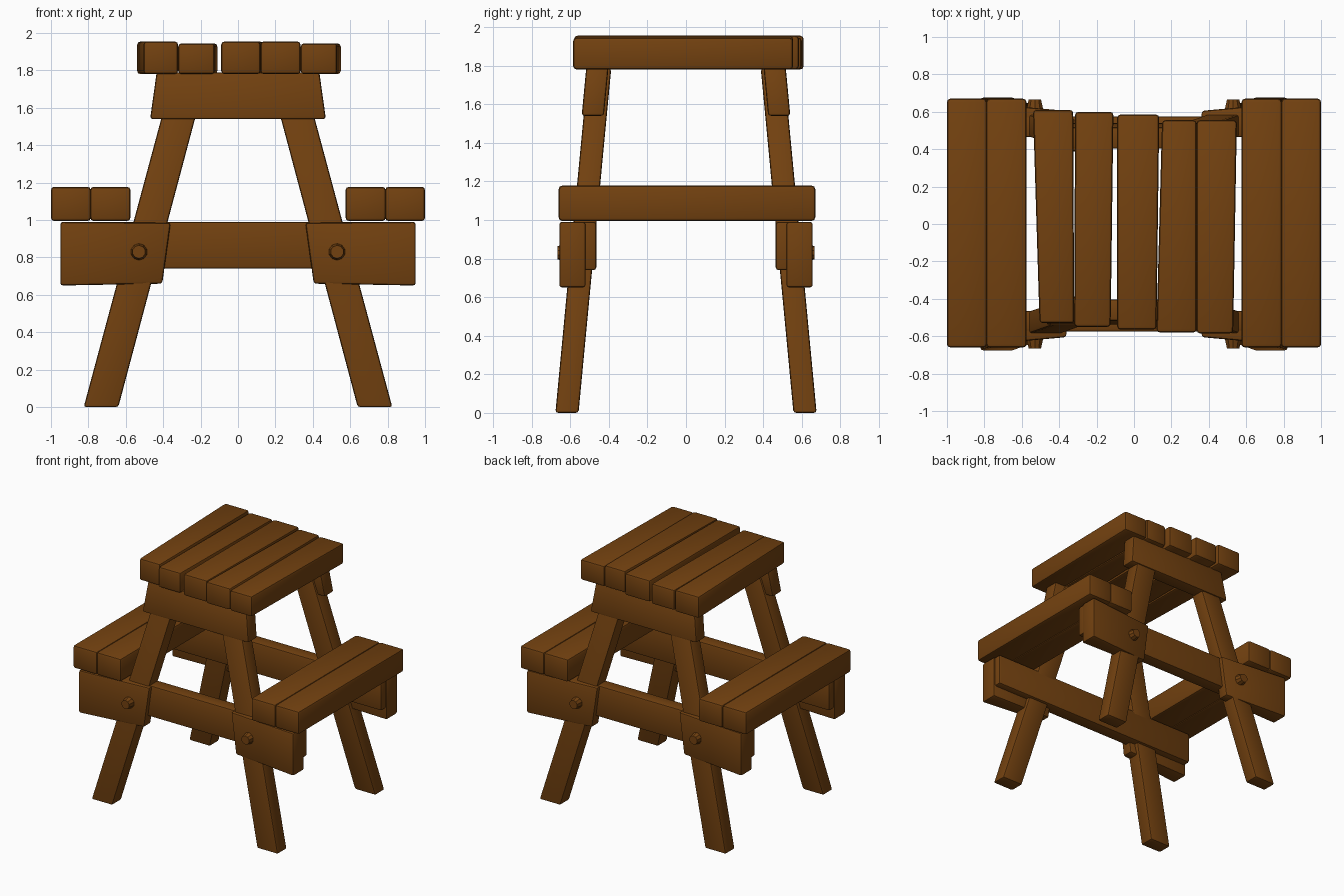
import bpy, bmesh, math
from mathutils import Vector

if "Cube" in bpy.data.objects:
    bpy.data.objects.remove(bpy.data.objects["Cube"])

wood = bpy.data.materials.new("brown wood")
wood.diffuse_color = (0.17, 0.053, 0.005, 1)
wood.use_nodes = True
wood.node_tree.nodes["Principled BSDF"].inputs["Base Color"].default_value = wood.diffuse_color


def finish(name, bm, bevel):
    """Bevel, make the object, colour it and smooth it by angle."""
    bmesh.ops.recalc_face_normals(bm, faces=bm.faces)
    if bevel:
        bmesh.ops.bevel(bm, geom=list(bm.edges), offset=bevel, segments=2,
                        profile=0.5, affect='EDGES')
    mesh = bpy.data.meshes.new(name)
    bm.to_mesh(mesh)
    bm.free()
    mesh.materials.append(wood)
    ob = bpy.data.objects.new(name, mesh)
    bpy.context.collection.objects.link(ob)
    bpy.ops.object.select_all(action='DESELECT')
    ob.select_set(True)
    bpy.context.view_layer.objects.active = ob
    bpy.ops.object.shade_smooth_by_angle(angle=math.radians(35))
    return ob


def loft(name, ring_a, ring_b, bevel=0.014):
    """Solid between two matching outlines."""
    bm = bmesh.new()
    a = [bm.verts.new(p) for p in ring_a]
    b = [bm.verts.new(p) for p in ring_b]
    bm.faces.new(a)
    bm.faces.new(b)
    for i in range(len(a)):
        j = (i + 1) % len(a)
        bm.faces.new((a[i], a[j], b[j], b[i]))
    return finish(name, bm, bevel)


def plank(name, front, back, y0, y1, z0, z1, bevel=0.018):
    """Board along y whose left/right edges differ at front and back."""
    ends = []
    for (xa, xb), y in ((front, y0), (back, y1)):
        ends.append([(xa, y, z0), (xb, y, z0), (xb, y, z1), (xa, y, z1)])
    return loft(name, ends[0], ends[1], bevel)


def frame_part(name, outline, inner, outer, sx, sy, bevel=0.014):
    """x-z outline given depth by two functions of (x, z), mirrored by signs."""
    a = [(sx * x, sy * inner(x, z), z) for x, z in outline]
    b = [(sx * x, sy * outer(x, z), z) for x, z in outline]
    return loft(name, a, b, bevel)


def lean(z):
    """Distance of the leg centre from y = 0 at a height."""
    return 0.617 - 0.095 * z


# table top: five slightly uneven planks
for i, (f, b, y0, y1, z1) in enumerate([
        ((-0.505, -0.32), (-0.54, -0.325), -0.53, 0.61, 1.955),
        ((-0.32, -0.125), (-0.315, -0.11), -0.55, 0.60, 1.945),
        ((-0.09, 0.12), (-0.09, 0.135), -0.565, 0.585, 1.955),
        ((0.12, 0.335), (0.15, 0.335), -0.58, 0.555, 1.955),
        ((0.335, 0.53), (0.335, 0.55), -0.585, 0.555, 1.945)]):
    plank(f"top_plank_{i + 1}", f, b, y0, y1, 1.78, z1)

# benches: two planks each side
for sx, side in ((-1, "left"), (1, "right")):
    for n, (xa, xb) in enumerate(((0.575, 0.79), (0.787, 1.0))):
        xs = sorted((sx * xa, sx * xb))
        plank(f"{side}_seat_plank_{n + 1}", xs, xs, -0.66, 0.67, 0.995, 1.178)

for sy, end in ((-1, "front"), (1, "back")):
    # upper beam under the table top, flared at the bottom
    frame_part(f"{end}_upper_beam",
               [(-0.47, 1.54), (0.47, 1.54), (0.435, 1.79), (-0.435, 1.79)],
               lambda x, z: lean(z) - 0.045, lambda x, z: lean(z) + 0.07, 1, sy)
    # lower beam between the legs, running out under the seats
    frame_part(f"{end}_lower_beam",
               [(-0.94, 0.74), (0.94, 0.74), (0.94, 0.99), (-0.94, 0.99)],
               lambda x, z: 0.465, lambda x, z: 0.575, 1, sy)
    for sx, side in ((-1, "left"), (1, "right")):
        # splayed leg
        frame_part(f"{end}_{side}_leg",
                   [(0.64, 0), (0.825, 0), (0.345, 1.785), (0.165, 1.785)],
                   lambda x, z: lean(z) - 0.06, lambda x, z: lean(z) + 0.06, sx, sy)
        # outer clamp block, stepping outwards toward its end
        frame_part(f"{end}_{side}_block",
                   [(0.405, 0.66), (0.95, 0.65), (0.95, 0.99), (0.36, 0.985)],
                   lambda x, z: 0.52, lambda x, z: 0.605 + 0.09 * (x - 0.36), sx, sy)
        # bolt head
        bm = bmesh.new()
        bmesh.ops.create_cone(bm, cap_ends=True, segments=10, radius1=0.048,
                              radius2=0.035, depth=0.06)
        for v in bm.verts:
            x, y, z = v.co
            v.co = Vector((sx * 0.53 + x, sy * (0.635 + z), 0.83 + y))
        finish(f"{end}_{side}_bolt", bm, 0)
